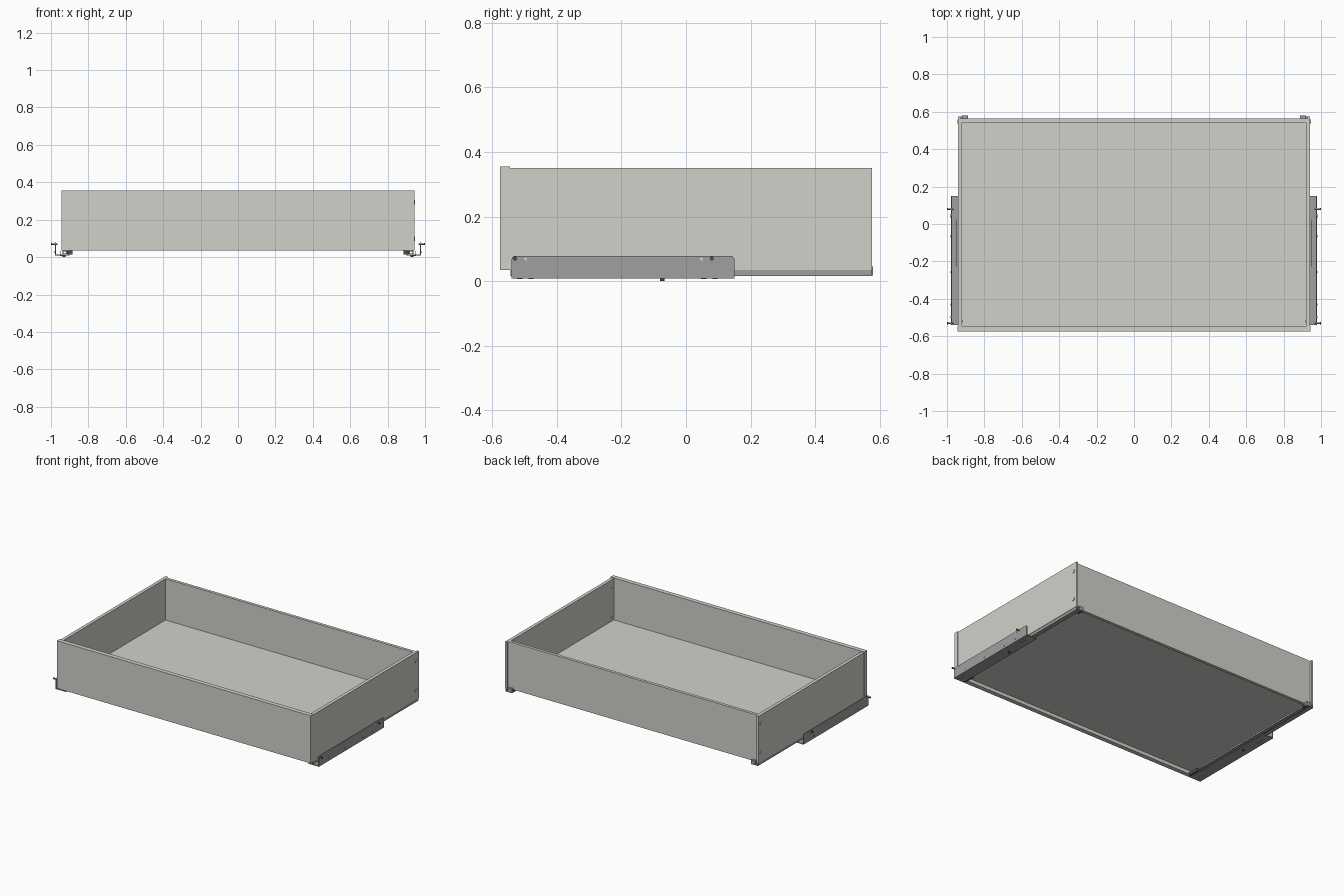
import bpy
import bmesh
import math
from mathutils import Vector

cube = bpy.data.objects.get("Cube")
if cube:
    bpy.data.objects.remove(cube, do_unlink=True)


def material(name, r, g, b):
    m = bpy.data.materials.new(name)
    m.use_nodes = True
    m.diffuse_color = (r, g, b, 1)
    m.node_tree.nodes["Principled BSDF"].inputs["Base Color"].default_value = (r, g, b, 1)
    return m


PANEL = material("pale_warm_grey", 0.64, 0.64, 0.60)
STEEL = material("steel_grey", 0.35, 0.35, 0.35)
DARK = material("dark_steel", 0.08, 0.08, 0.08)


def prism(name, points, axis, lo, hi, mat):
    """Extrude a closed outline along an axis; points use the other two axes in order."""
    bm = bmesh.new()

    def place(p):
        co = list(p)
        co.insert("xyz".index(axis), lo)
        return bm.verts.new(co)

    face = bm.faces.new([place(p) for p in points])
    new = bmesh.ops.extrude_face_region(bm, geom=[face])["geom"]
    step = Vector([hi - lo if a == axis else 0 for a in "xyz"])
    bmesh.ops.translate(bm, vec=step, verts=[v for v in new if isinstance(v, bmesh.types.BMVert)])
    bmesh.ops.recalc_face_normals(bm, faces=bm.faces)
    mesh = bpy.data.meshes.new(name)
    bm.to_mesh(mesh)
    bm.free()
    mesh.materials.append(mat)
    obj = bpy.data.objects.new(name, mesh)
    bpy.context.collection.objects.link(obj)
    return obj


def box(name, x, y, z, mat):
    outline = [(x[0], y[0]), (x[1], y[0]), (x[1], y[1]), (x[0], y[1])]
    return prism(name, outline, "z", z[0], z[1], mat)


round_parts = []


def pin(name, centre, radius, axis, lo, hi, mat, sides=20):
    turn = 2 * math.pi / sides
    ring = [(centre[0] + radius * math.cos(i * turn), centre[1] + radius * math.sin(i * turn))
            for i in range(sides)]
    round_parts.append(prism(name, ring, axis, lo, hi, mat))


# Drawer box
box("front_panel", (-0.944, 0.944), (-0.576, -0.546), (0.035, 0.355), PANEL)
box("back_panel", (-0.926, 0.926), (0.543, 0.563), (0.035, 0.35), PANEL)
box("floor_panel", (-0.92, 0.92), (-0.547, 0.545), (0.058, 0.073), PANEL)

for s, side in ((1, "left"), (-1, "right")):
    def sx(a, b):
        return tuple(sorted((s * a, s * b)))

    # Side panel with a thin lip running past the back
    outline = [(0.941, -0.546), (0.941, 0.576), (0.928, 0.576), (0.928, 0.563),
               (0.919, 0.563), (0.919, -0.546)]
    prism(side + "_side_panel", [(s * x, y) for x, y in outline], "z", 0.035, 0.35, PANEL)

    # Fixing screws through the side panel
    for z in (0.098, 0.293):
        pin(side + "_back_fixing", (0.548, z), 0.012, "x", s * 0.94, s * 0.945, PANEL)
        pin(side + "_front_fixing", (-0.52, z), 0.006, "x", s * 0.916, s * 0.92, STEEL)

    # Channel rail under the side panel, open toward the middle
    channel = [(0.9, 0.035), (0.938, 0.035), (0.938, 0.016), (0.908, 0.016),
               (0.908, 0.019), (0.934, 0.019), (0.934, 0.031), (0.9, 0.031)]
    prism(side + "_rail", [(s * x, z) for x, z in channel], "y", -0.544, 0.575, STEEL)

    # Rear hook and front catch at the rail ends
    box(side + "_rear_hook", sx(0.888, 0.92), (0.563, 0.58), (0.018, 0.045), STEEL)
    box(side + "_rear_hook_foot", sx(0.888, 0.915), (0.535, 0.575), (0.018, 0.034), DARK)
    box(side + "_front_catch", sx(0.885, 0.91), (-0.535, -0.46), (0.014, 0.034), DARK)

    # Mounting bracket: upright plate with rounded top corners, and a foot
    plate = [(-0.54, 0.008), (0.15, 0.008)]
    for cy, start in ((0.14, 0), (-0.53, 90)):
        for step in range(5):
            a = math.radians(start + step * 22.5)
            plate.append((cy + 0.01 * math.cos(a), 0.068 + 0.01 * math.sin(a)))
    prism(side + "_bracket_plate", plate, "x", s * 0.974, s * 0.979, STEEL)
    box(side + "_bracket_foot", sx(0.9, 0.975), (-0.54, 0.15), (0.008, 0.013), STEEL)
    box(side + "_bracket_tab", sx(0.948, 0.953), (-0.23, 0.025), (0.012, 0.033), STEEL)

    # Mounting pins, rivets and locating holes of the bracket
    for y in (-0.53, 0.08):
        pin(side + "_mounting_pin", (y, 0.07), 0.004, "x", s * 0.965, s * 0.995, STEEL)
        pin(side + "_pin_head", (y, 0.07), 0.006, "x", s * 0.994, s, DARK)
    for y in (-0.497, 0.048):
        pin(side + "_locating_hole", (y, 0.069), 0.005, "x", s * 0.973, s * 0.98, PANEL)
    for y in (-0.43, -0.256, -0.065, 0.038):
        pin(side + "_rivet", (y, 0.027), 0.006, "x", s * 0.973, s * 0.981, STEEL)
    for y in (-0.515, -0.48, 0.055, 0.09):
        pin(side + "_foot_rivet", (s * 0.945, y), 0.008, "z", 0.006, 0.01, STEEL)
    pin(side + "_foot_stud", (s * 0.93, -0.074), 0.007, "z", 0, 0.01, DARK)

# Smooth the round walls, keep the rims sharp
bpy.ops.object.select_all(action="DESELECT")
for obj in round_parts:
    obj.select_set(True)
bpy.context.view_layer.objects.active = round_parts[0]
bpy.ops.object.shade_smooth_by_angle(angle=math.radians(35))
